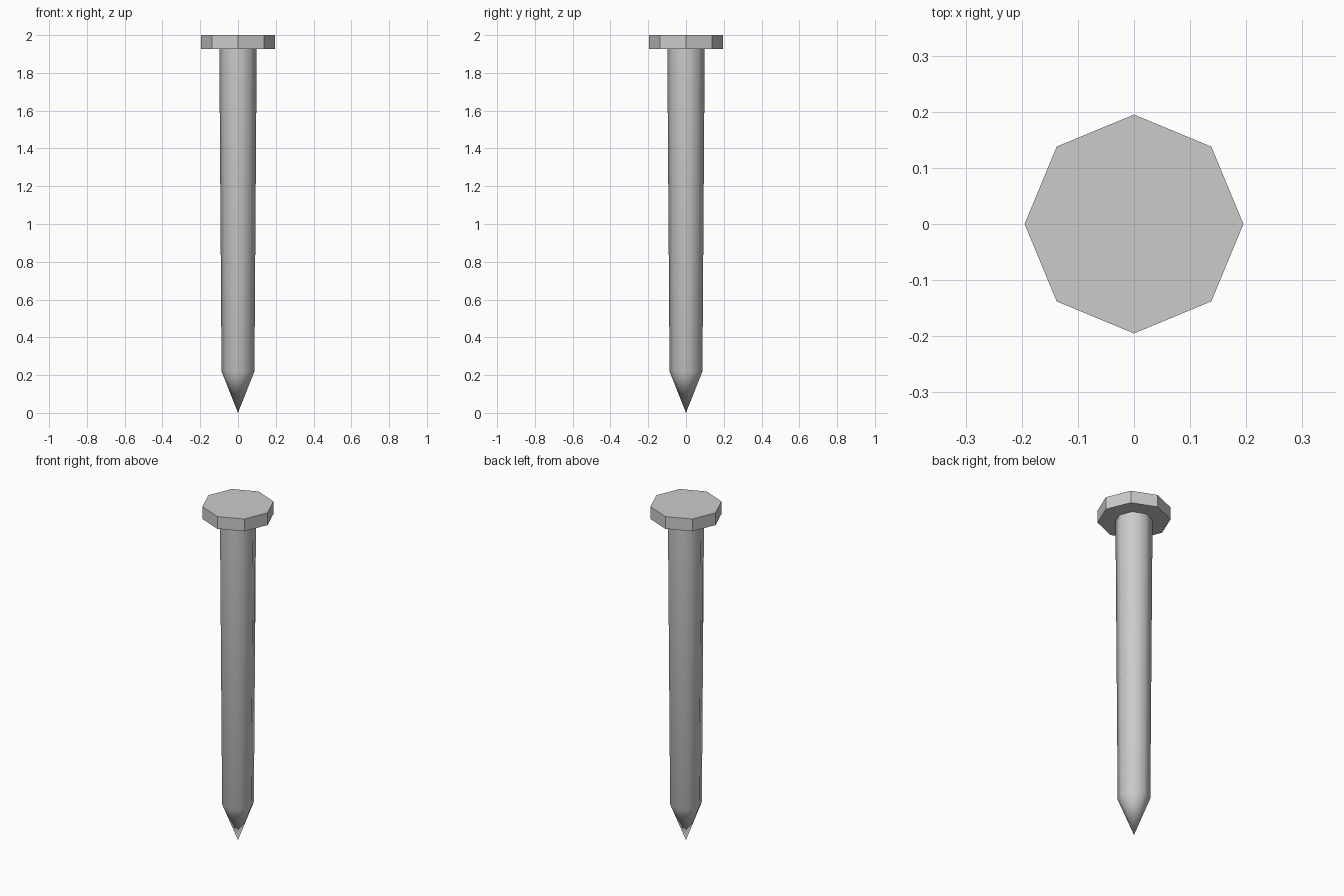
import bpy
import bmesh
import math

cube = bpy.data.objects.get("Cube")
if cube:
    bpy.data.objects.remove(cube, do_unlink=True)

SIDES = 8

# Bare grey metal
metal = bpy.data.materials.new("grey metal")
metal.use_nodes = True
colour = (0.6, 0.6, 0.6, 1.0)
metal.diffuse_color = colour
metal.node_tree.nodes["Principled BSDF"].inputs["Base Color"].default_value = colour


def lathe(name, profile, smooth_angle):
    """Turn a (radius, height) profile into a closed eight-sided solid."""
    bm = bmesh.new()
    rings = []
    for radius, z in profile:
        if radius == 0:
            rings.append([bm.verts.new((0, 0, z))] * SIDES)
            continue
        angles = [math.tau * i / SIDES for i in range(SIDES)]
        rings.append([bm.verts.new((radius * math.cos(a), radius * math.sin(a), z))
                      for a in angles])
    for low, high in zip(rings, rings[1:]):
        for i in range(SIDES):
            j = (i + 1) % SIDES
            corners = dict.fromkeys((low[i], low[j], high[j], high[i]))
            bm.faces.new(list(corners))
    for ring in (rings[0], rings[-1]):
        if len(set(ring)) == SIDES:
            bm.faces.new(ring)
    bmesh.ops.recalc_face_normals(bm, faces=bm.faces)
    mesh = bpy.data.meshes.new(name)
    bm.to_mesh(mesh)
    bm.free()
    mesh.materials.append(metal)
    obj = bpy.data.objects.new(name, mesh)
    bpy.context.collection.objects.link(obj)
    bpy.ops.object.select_all(action="DESELECT")
    obj.select_set(True)
    bpy.context.view_layer.objects.active = obj
    bpy.ops.object.shade_smooth_by_angle(angle=math.radians(smooth_angle))
    return obj


# Tapered shaft with pointed tip, smooth all round
lathe("shaft", [(0, 0), (0.087, 0.22), (0.099, 1.927)], 60)

# Flat faceted head
lathe("head", [(0.195, 1.927), (0.195, 2.0)], 30)
